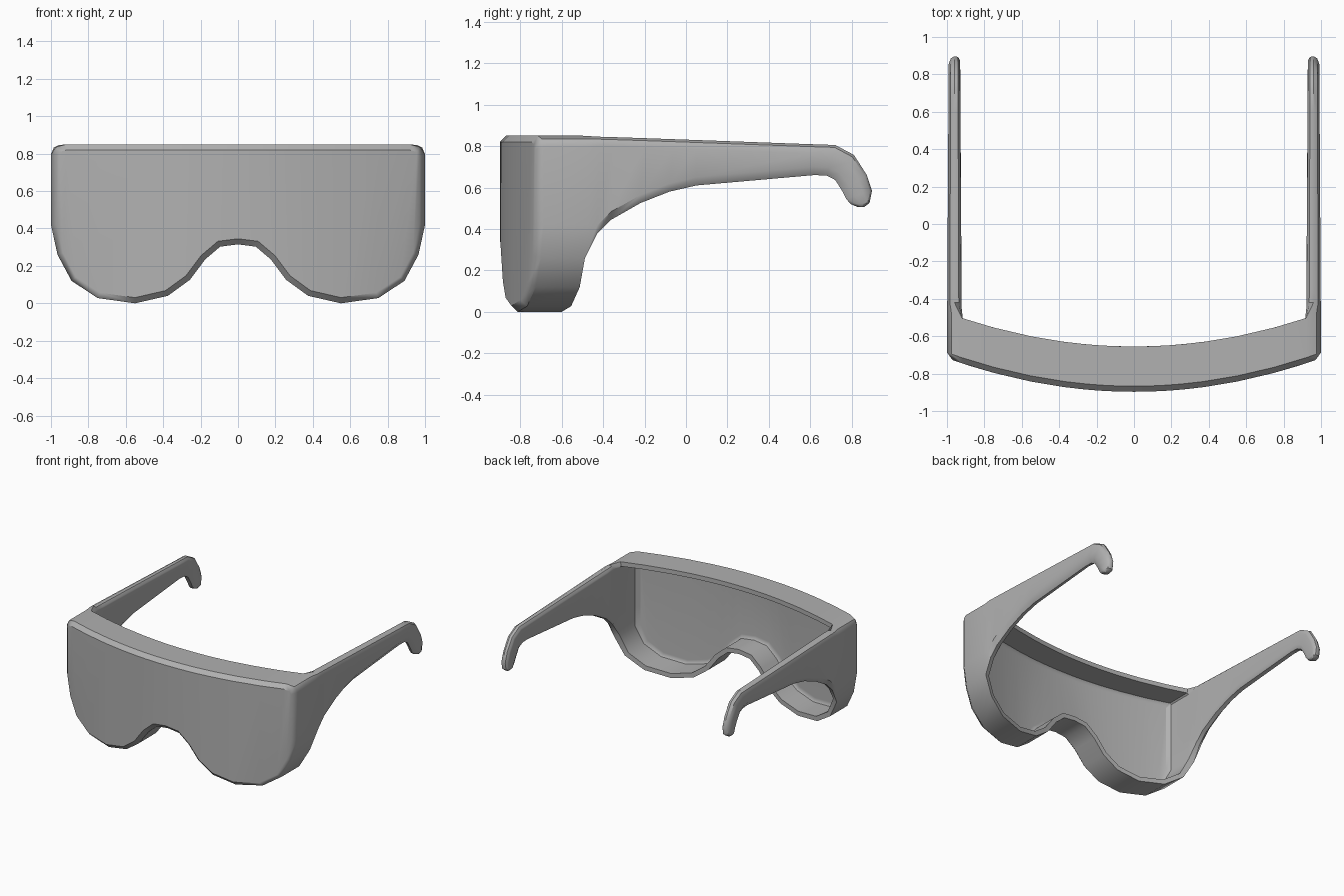
import bpy, bmesh, math
from mathutils import Vector

if "Cube" in bpy.data.objects:
    bpy.data.objects.remove(bpy.data.objects["Cube"])

# Half outline of the front (x, z): lower edge and upper edge, centre to side
LOW = [(0, .315), (.095, .303), (.175, .235), (.258, .125), (.375, .04), (.55, 0),
       (.75, .028), (.89, .12), (.965, .26), (1, .42)]
TOP = [(0, .85), (.095, .85), (.175, .85), (.258, .85), (.375, .85), (.55, .85),
       (.75, .85), (.92, .85), (.975, .835), (1, .795)]

# Frame layers from the lens front to the lens back: (inset, widest x, y)
LAYERS = [(.03, .97, -.897), (0, 1, -.867), (0, 1, -.655),
          (.035, .925, -.655), (.035, .925, -.845), (.06, .9, -.865)]

# Arm stations from hinge to hook: upper edge (y, z) and lower edge (y, z)
STATIONS = [((-.42, .845), (-.43, .375)), ((-.35, .843), (-.36, .445)),
            ((-.2, .838), (-.22, .525)), ((-.06, .833), (-.08, .58)),
            ((.05, .829), (.05, .61)), ((.6, .809), (.62, .66)),
            ((.72, .805), (.68, .657)), ((.81, .757), (.72, .636)),
            ((.872, .66), (.752, .585)), ((.897, .585), (.772, .545)),
            ((.885, .525), (.795, .52)), ((.86, .507), (.825, .507))]

# Arm cross-section: (share of thickness from inside, distance from edge, which edge)
SECTION = [(.6, 0, 1), (1, .04, 1), (1, .045, 0), (.82, .012, 0), (.5, 0, 0),
           (.2, .004, 0), (.04, .02, 0), (0, .035, 0), (0, .035, 1), (.2, .006, 1)]


def mirrored(half):
    return [(-x, z) for x, z in half[:0:-1]] + half


RING = [Vector(p) for p in mirrored(LOW) + mirrored(TOP)[::-1]]
N = len(RING)


def inset(d, xmax):
    """Outline moved inward by d, with its sides kept within xmax."""
    out = []
    for i, p in enumerate(RING):
        a = (p - RING[i - 1]).normalized()
        b = (RING[(i + 1) % N] - p).normalized()
        na, nb = Vector((-a.y, a.x)), Vector((-b.y, b.x))
        q = p + (na + nb) * d / (1 + na.dot(nb))
        out.append((max(-xmax, min(xmax, q.x)), q.y))
    return out


def bridge(bm, a, b, skip=()):
    for i in range(len(a)):
        if i not in skip:
            j = (i + 1) % len(a)
            bm.faces.new((a[i], a[j], b[j], b[i]))


bm = bmesh.new()

# Wraparound lens and frame: nested loops, bent backwards towards the sides
loops = [[bm.verts.new((x, y + .18 * x * x, z)) for x, z in inset(d, xm)]
         for d, xm, y in LAYERS]
hinge_gap = {17, 18, 19, 20, 35, 36, 37, 0}
for k in range(len(loops) - 1):
    bridge(bm, loops[k], loops[k + 1], hinge_gap if k == 2 else ())
for r in (loops[0], loops[-1]):
    for i in range(N // 2 - 1):
        bm.faces.new((r[i], r[i + 1], r[N - 2 - i], r[N - 1 - i]))

# Temple arms: lofted out of the back rim on each side
for side, span in ((1, [17, 18, 19, 20, 21]), (-1, [1, 0, 37, 36, 35])):
    last = [loops[2][i] for i in span] + [loops[3][i] for i in reversed(span)]
    for n, (p, q) in enumerate(STATIONS):
        ends = (Vector(p), Vector(q))
        length = (ends[0] - ends[1]).length
        narrow = .6 if n == len(STATIONS) - 1 else 1
        ring = []
        for share, dist, e in SECTION:
            c = ends[e].lerp(ends[1 - e], min(dist / length, dist * 7.5))
            x = .96 + (share - .5) * (.072 - .012 * c.x) * narrow
            ring.append(bm.verts.new((side * x, c.x, c.y)))
        bridge(bm, last, ring)
        last = ring
    bm.faces.new(last)

bmesh.ops.recalc_face_normals(bm, faces=bm.faces)
mesh = bpy.data.meshes.new("visor_glasses")
bm.to_mesh(mesh)
bm.free()
glasses = bpy.data.objects.new("visor_glasses", mesh)
bpy.context.collection.objects.link(glasses)

grey = bpy.data.materials.new("dark_grey")
grey.diffuse_color = (.44, .44, .44, 1)
grey.use_nodes = True
grey.node_tree.nodes["Principled BSDF"].inputs["Base Color"].default_value = grey.diffuse_color
mesh.materials.append(grey)

bpy.context.view_layer.objects.active = glasses
glasses.select_set(True)
bpy.ops.object.shade_smooth_by_angle(angle=math.radians(40))
glasses.modifiers.new("Normals", 'WEIGHTED_NORMAL').keep_sharp = True
